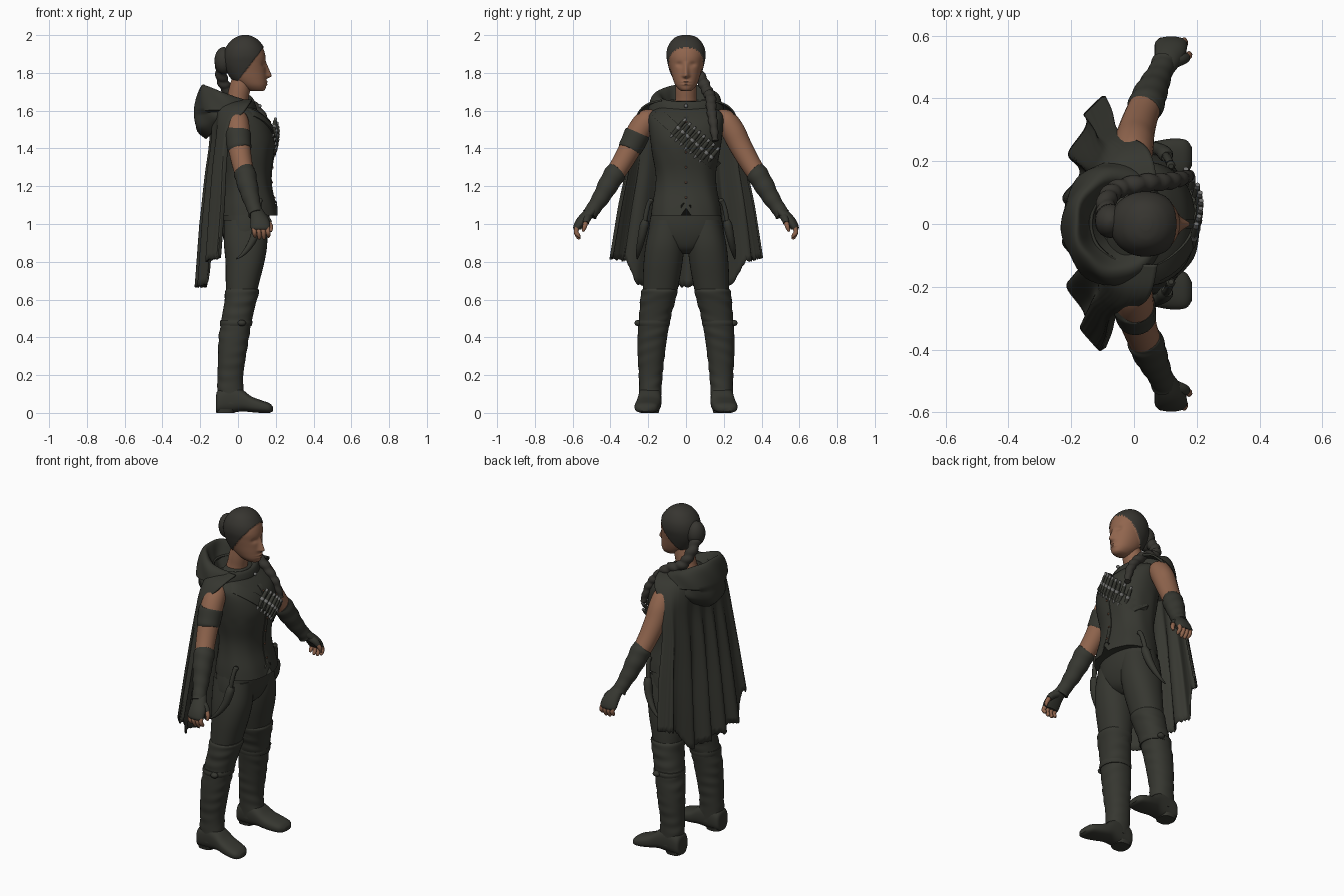
import bpy, bmesh, math, random
from mathutils import Vector
from mathutils.bvhtree import BVHTree
random.seed(3)


def material(name, rgb):
    m = bpy.data.materials.new(name)
    m.diffuse_color = (*rgb, 1)
    return m


CLOTH = material("dark cloth", (0.037, 0.038, 0.030))
HAIR = material("dark hair", (0.038, 0.036, 0.030))
SKIN = material("warm skin", (0.28, 0.13, 0.075))
STEEL = material("grey metal", (0.17, 0.17, 0.165))
BRONZE = material("bronze", (0.13, 0.06, 0.035))


def smooth(rows, k=4):
    """Catmull-Rom through rows of equal-length tuples."""
    out, n = [], len(rows)
    for i in range(n - 1):
        p = [rows[max(i - 1, 0)], rows[i], rows[i + 1], rows[min(i + 2, n - 1)]]
        for j in range(k):
            t = j / k
            out.append([0.5 * (2 * b + (c - a) * t + (2 * a - 5 * b + 4 * c - d) * t * t
                               + (3 * b - a - 3 * c + d) * t ** 3) for a, b, c, d in zip(*p)])
    return out + [list(rows[-1])]


def grid(name, rows, mat, side=1, closed=True, caps=True):
    """Skin a list of equally long point rows."""
    n, m = len(rows[0]), len(rows)
    verts = [(p[0], p[1] * side, p[2]) for r in rows for p in r]
    faces = [(i * n + j, i * n + (j + 1) % n, (i + 1) * n + (j + 1) % n, (i + 1) * n + j)
             for i in range(m - 1) for j in range(n if closed else n - 1)]
    if caps and closed:
        faces += [tuple(range(n)), tuple(range((m - 1) * n, m * n))]
    me = bpy.data.meshes.new(name)
    me.from_pydata(verts, [], faces)
    bm = bmesh.new()
    bm.from_mesh(me)
    bmesh.ops.recalc_face_normals(bm, faces=bm.faces)
    bm.to_mesh(me)
    bm.free()
    me.materials.append(mat)
    ob = bpy.data.objects.new(name, me)
    bpy.context.collection.objects.link(ob)
    return ob


def loft(name, secs, mat, side=1, axis='z', n=36, k=4, p=2.2, wob=lambda t, a: 1, **kw):
    """Sections (t, a0, a1, b0, b1): axis z uses a=x b=y, axis x uses a=y b=z."""
    rows = []
    for t, a0, a1, b0, b1 in smooth(secs, k):
        row = []
        for j in range(n):
            g = 2 * math.pi * j / n
            c, s, w = math.cos(g), math.sin(g), wob(t, g)
            u = (a0 + a1) / 2 + (a1 - a0) / 2 * w * math.copysign(abs(c) ** (2 / p), c)
            v = (b0 + b1) / 2 + (b1 - b0) / 2 * w * math.copysign(abs(s) ** (2 / p), s)
            row.append((u, v, t) if axis == 'z' else (t, u, v))
        rows.append(row)
    return grid(name, rows, mat, side, **kw)


def tube(name, pts, mat, side=1, n=16, k=5, wob=lambda i, a: 1):
    """Round tube through points (x, y, z, radius)."""
    q = smooth(pts, k)
    rows = []
    for i, s in enumerate(q):
        d = (Vector(q[min(i + 1, len(q) - 1)][:3]) - Vector(q[max(i - 1, 0)][:3])).normalized()
        e = d.cross(Vector((1, 0.15, 0.1))).normalized()
        f = d.cross(e)
        rows.append([Vector(s[:3]) + s[3] * wob(i, a) * (e * math.cos(a) + f * math.sin(a))
                     for a in (2 * math.pi * j / n for j in range(n))])
    return grid(name, rows, mat, side)


def ball(name, c, r, mat):
    return loft(name, [(c[2] + r[2] * math.sin(h), *(c[i] + sg * r[i] * max(math.cos(h), .03)
                for i in (0, 1) for sg in (-1, 1)))
                for h in (math.pi * (j / 10 - .5) for j in range(11))], mat, n=20, k=1, p=2)


# Head with face relief and a raised hair cap on the same mesh
head = loft("head", [(1.703, .07, .13, -.02, .02), (1.712, .045, .143, -.037, .037), (1.735, .01, .15, -.056, .056),
                     (1.77, -.03, .151, -.07, .07), (1.81, -.055, .149, -.081, .081), (1.85, -.068, .147, -.091, .091),
                     (1.89, -.07, .145, -.098, .098), (1.93, -.06, .133, -.093, .093), (1.965, -.035, .108, -.074, .074),
                     (1.985, -.005, .08, -.05, .05), (1.994, .02, .055, -.02, .02)], SKIN, n=120, k=9, p=2.1)


def is_hair(c):
    return c.z > 1.755 and c.x < 0.015 + (c.z - 1.78) * 0.76 or c.z > 1.935


head.data.materials.append(HAIR)
for f in head.data.polygons:
    f.material_index = int(is_hair(f.center))
for v in head.data.vertices:
    x, y, z = v.co
    if is_hair(v.co):
        v.co += (v.co - Vector((.03, 0, 1.86))).normalized() * .006
    elif x > .09:
        ridge = min(max((1.862 - z) / .075, 0), 1) * min(max((z - 1.768) / .014, 0), 1)
        v.co.x += .028 * ridge * math.exp(-(y / (.010 + .006 * ridge)) ** 2)
        v.co.x -= .008 * math.exp(-((abs(y) - .036) / .018) ** 2 - ((z - 1.845) / .013) ** 2)
        v.co.x += .006 * math.exp(-(y / .024) ** 2) * (math.exp(-((z - 1.753) / .005) ** 2) + math.exp(-((z - 1.739) / .005) ** 2))
tube("neck", [(-.02, 0, 1.57, .075), (-.005, 0, 1.65, .058), (.01, 0, 1.72, .056), (.03, 0, 1.8, .05)], SKIN, n=24)

# Bun and braid over the left shoulder
ball("hair_bun", (-.075, .01, 1.865), (.05, .055, .072), HAIR)
tube("braid", [(-.09, .03, 1.84, .03), (-.085, .08, 1.77, .03), (-.05, .112, 1.705, .029), (.03, .13, 1.668, .028),
               (.1, .135, 1.605, .026), (.15, .145, 1.53, .023), (.178, .155, 1.44, .016)],
     HAIR, n=20, k=10, wob=lambda i, a: .85 + .25 * abs(math.sin(i * .55 + .8 * math.sin(a))))

# Sleeveless vest, with a slit hem, seam and buttons
vest = loft("vest", [(1.045, -.095, .21, -.187, .187), (1.1, -.09, .198, -.18, .18), (1.19, -.08, .177, -.163, .163),
                     (1.27, -.08, .175, -.16, .16), (1.37, -.09, .19, -.178, .178), (1.45, -.1, .195, -.19, .19),
                     (1.53, -.1, .172, -.198, .198), (1.58, -.095, .13, -.195, .195), (1.615, -.08, .09, -.15, .15),
                     (1.65, -.06, .06, -.075, .075)], CLOTH, n=56, p=2.3,
            wob=lambda t, a: 1 + .008 * math.sin(9 * a + 12 * t) * (t < 1.4))
for v in vest.data.vertices:
    if v.co.z < 1.1 and v.co.x > .1 and abs(v.co.y) < .02:
        v.co.z += (.02 - abs(v.co.y)) * 2
tree = BVHTree.FromPolygons([v.co for v in vest.data.vertices], [tuple(f.vertices) for f in vest.data.polygons])


def on_vest(y, z, off=0):
    hit = tree.ray_cast(Vector((1, y, z)), Vector((-1, 0, 0)))[0]
    return Vector((hit.x + off if hit else .05, y, z))


def strip(name, a, b, half, off):
    """Band laid on the vest front from a to b, both given as (y, z)."""
    a, b = Vector(a), Vector(b)
    d = (b - a).normalized()
    q = Vector((-d.y, d.x)) * half
    rows = []
    for i in range(25):
        c = a.lerp(b, i / 24)
        rows.append([on_vest(c.x + q.x * s, c.y + q.y * s, o)
                     for s, o in ((-1, -.008), (-1, off), (0, off), (1, off), (1, -.008))])
    return grid(name, rows, CLOTH)


strip("front_placket", (0, 1.11), (0, 1.57), .014, .004)
strip("chest_strap", (-.16, 1.595), (.165, 1.3), .03, .008)
for i in range(6):
    ball("button", on_vest(0, 1.14 + i * .08, .005), (.005, .006, .006), BRONZE)

# Vials on the chest strap
for i in range(8):
    y, z = -.04 + i * .025, 1.51 - i * .022
    c = on_vest(y, z, .012)
    d = Vector((.006, .03, .036))
    tube("vial", [(*(c - d), .009), (*(c - d * .9), .011), (*(c + d * .8), .011), (*(c + d), .008)], CLOTH, n=10, k=2)
    tube("vial_cap", [(*(c + d), .008), (*(c + d * 1.35), .008)], STEEL, n=10, k=1)
    tube("vial_tip", [(*(c - d), .009), (*(c - d * 1.4), .004)], STEEL, n=10, k=1)
    tube("vial_band", [(*(c - d * .15), .013), (*(c + d * .15), .013)], STEEL, n=10, k=1)

# Hood lying on the back
rows = []
for xb, xf, w, zb, zf in smooth([(-.11, .04, .07, 1.60, 1.59), (-.15, .058, .105, 1.67, 1.63),
                                 (-.18, .075, .145, 1.738, 1.648), (-.208, .09, .18, 1.71, 1.64),
                                 (-.23, .1, .2, 1.60, 1.605), (-.222, .09, .205, 1.5, 1.59),
                                 (-.17, .07, .18, 1.45, 1.57)], 6):
    row = []
    for j in range(56):
        a = 2 * math.pi * j / 56
        h = (1 - math.cos(a)) / 2
        r = 1 + .025 * math.sin(7 * a + 30 * zb) * h
        row.append(((xf + xb) / 2 + (xf - xb) / 2 * math.cos(a) * r, w * math.sin(a) * r * (1 - .25 * h * h * (zb < 1.6)),
                    zf + (zb - zf) * h ** (1.2 if zb > zf else 2.2)))
    rows.append(row)
grid("hood", rows, CLOTH)
ball("cloak_clasp", (.115, 0, 1.625), (.01, .01, .01), STEEL)

# Folded cloak over the shoulders with a stepped, ragged hem
prof = smooth([(1.66, .13, -.14, .075), (1.635, .205, -.15, .06), (1.59, .25, -.15, .035), (1.52, .275, -.145, -.015),
               (1.42, .29, -.145, -.045), (1.25, .31, -.162, -.06), (1.0, .35, -.18, -.07), (.67, .395, -.205, -.09)], 6)
rows = []
M = 140
hem = []
for j in range(M + 1):
    u = abs(2 * j / M - 1)
    e = min(max((u - .42) / .16, 0), 1)
    hem.append(.67 + .125 * e * e * (3 - 2 * e) + .03 * u * u + random.uniform(-.008, .008))
for z0, w, xb, xe in prof:
    v = (1.66 - z0) / .99
    row = []
    for j in range(M + 1):
        u = 2 * j / M - 1
        a = u * math.pi / 2
        f = .026 * min(v * 1.5, 1) * math.sin(21 * u + 1.5 * math.sin(4 * u) + v)
        row.append((xe + (xb - xe + f) * max(math.cos(a), 0) ** .75,
                    (w + f * .5) * math.sin(a), 1.66 - v * (1.66 - hem[j])))
    rows.append(row)
cloak = grid("cloak", rows, CLOTH, closed=False)
cloak.modifiers.new("thickness", 'SOLIDIFY').thickness = .01

# Hips
loft("hips", [(.84, .0, .08, -.03, .03), (.87, -.05, .125, -.1, .1), (.93, -.08, .152, -.19, .19),
              (1.0, -.085, .165, -.195, .195), (1.09, -.08, .165, -.175, .175)], CLOTH)


def creases(t, a):
    return 1 + .025 * math.sin(t * 95 + 2.2 * math.sin(a)) * (.5 + .5 * math.sin(a * 2 + t * 20))


for s in (1, -1):
    # Trouser leg, tall boot and foot
    loft("trouser_leg", [(1.02, -.075, .15, .01, .185), (.9, -.075, .155, .008, .212), (.8, -.066, .14, .018, .224),
                         (.7, -.065, .115, .035, .228), (.58, -.06, .085, .06, .228)], CLOTH, s)
    loft("boot_shaft", [(.655, -.062, .108, .05, .23), (.64, -.07, .113, .046, .238), (.6, -.07, .1, .055, .242),
                        (.54, -.08, .085, .072, .246), (.47, -.092, .07, .088, .252), (.4, -.102, .058, .1, .256),
                        (.3, -.106, .042, .113, .256), (.2, -.108, .028, .124, .25), (.12, -.11, .03, .13, .248),
                        (.05, -.11, .05, .132, .25)], CLOTH, s, k=10, wob=creases)
    loft("boot_strap", [(.46, -.094, .072, .088, .254), (.475, -.096, .076, .085, .258), (.49, -.094, .075, .086, .254)],
         CLOTH, s, k=3)
    ball("boot_buckle", (.02, s * .255, .476), (.022, .018, .016), CLOTH)
    loft("foot", [(-.116, .165, .22, .002, .09), (-.105, .14, .245, 0, .12), (-.04, .132, .25, 0, .15),
                  (.02, .13, .255, .008, .125), (.07, .132, .264, .004, .088), (.12, .14, .272, 0, .068),
                  (.165, .155, .268, 0, .052), (.184, .185, .245, .008, .034)], CLOTH, s, axis='x', p=2.6)
    loft("heel", [(0, -.112, -.02, .145, .24), (.02, -.112, -.015, .14, .245)], CLOTH, s, k=1, p=2.8)
    # Arm, fingerless glove and hand
    tube("arm", [(-.015, .17, 1.555, .05), (-.005, .21, 1.545, .06), (.0, .25, 1.49, .063), (.005, .285, 1.42, .06),
                 (.02, .335, 1.33, .055), (.04, .385, 1.25, .05), (.07, .45, 1.14, .04)], SKIN, s, n=24)
    tube("glove_cuff", [(.033, .366, 1.28, .05), (.036, .373, 1.27, .057), (.05, .41, 1.21, .054), (.068, .45, 1.14, .046),
                        (.085, .487, 1.085, .039), (.095, .51, 1.05, .04)], CLOTH, s, n=24,
         wob=lambda i, a: 1 + .03 * math.sin(i * 1.3 + math.sin(a)))
    loft("glove_palm", [(.97, .072, .165, .556, .594), (.985, .066, .17, .545, .597), (1.02, .066, .165, .515, .583),
                        (1.055, .065, .145, .482, .555), (1.085, .06, .125, .465, .52)], CLOTH, s, n=24)
    for i in range(4):
        x = .083 + .024 * i
        low = .93 if i in (1, 2) else .94
        tube("finger", [(x, .574, .985, .013), (x + .004, .582, .957, .012), (x + .006, .57, low, .0105),
                        (x + .006, .562, low - .01, .005)], SKIN, s, n=12)
    tube("glove_thumb", [(.12, .515, 1.045, .022), (.15, .525, 1.025, .02), (.166, .53, 1.005, .016)], CLOTH, s, n=12)
    tube("thumb", [(.162, .53, 1.01, .013), (.174, .537, .985, .012), (.175, .545, .96, .006)], SKIN, s, n=12)
    # Curved knife in a sheath at each hip
    tube("knife_grip", [(.115, .19, 1.12, .014), (.112, .2, 1.1, .012), (.107, .21, 1.06, .013), (.1, .22, 1.0, .012)],
         CLOTH, s, n=12)
    tube("knife_pommel", [(.116, .188, 1.115, .01), (.117, .186, 1.125, .015), (.118, .184, 1.135, .008)], CLOTH, s, n=12)
    tube("knife_sheath", [(.105, .213, 1.02, .018), (.1, .222, .99, .024), (.085, .235, .93, .021), (.055, .247, .875, .016),
                          (.02, .255, .835, .009), (-.01, .258, .815, .003)], CLOTH, s, n=14)

# Arm band on the right upper arm
tube("arm_band", [(.0, .255, 1.485, .058), (.0, .258, 1.478, .068), (.004, .28, 1.43, .066), (.008, .298, 1.398, .063),
                  (.009, .301, 1.392, .054)], CLOTH, -1, n=24)

bpy.ops.object.select_all(action='SELECT')
bpy.context.view_layer.objects.active = head
bpy.ops.object.shade_smooth_by_angle(angle=math.radians(50))
